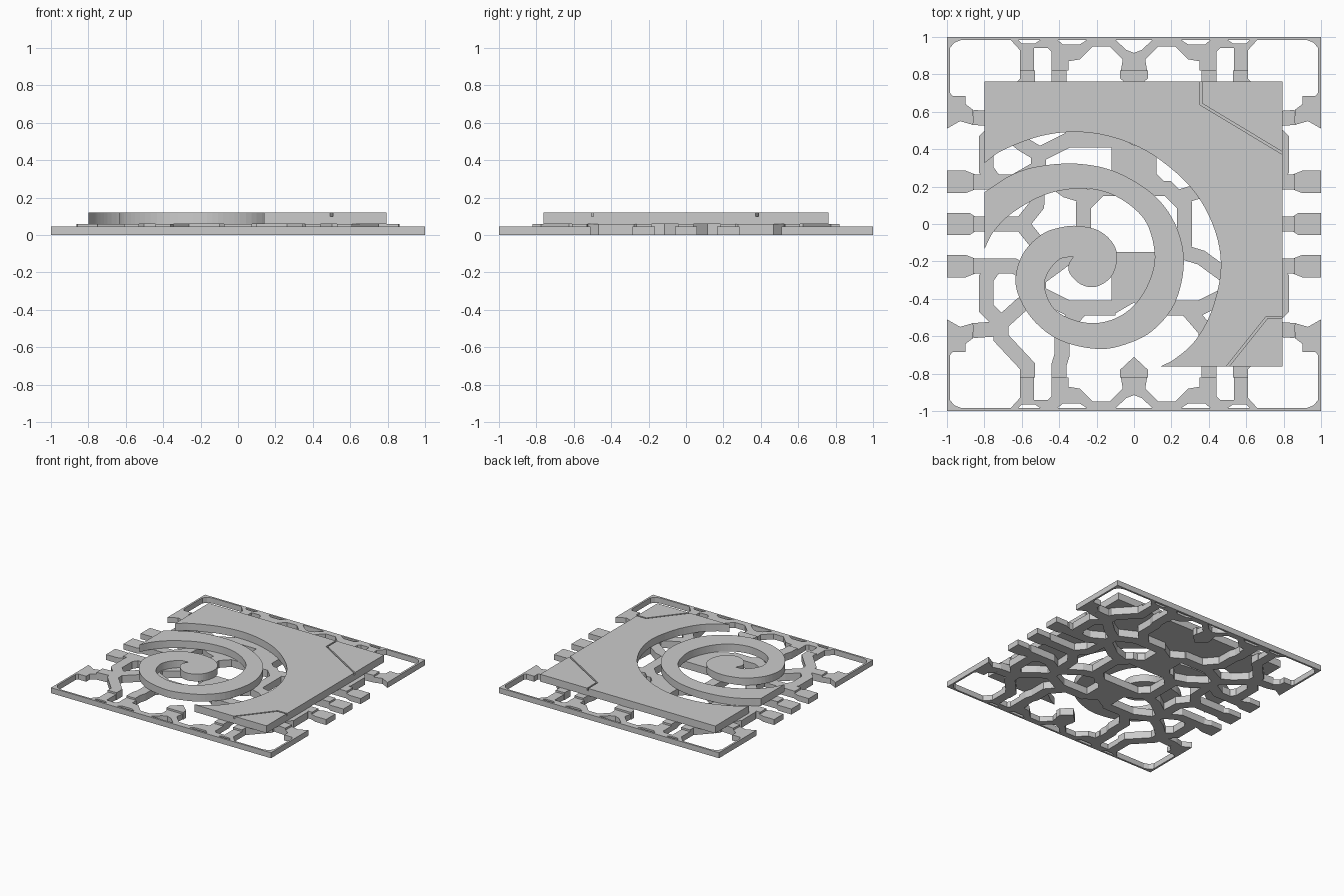
import bpy, bmesh
from mathutils import Vector

if "Cube" in bpy.data.objects:
    bpy.data.objects.remove(bpy.data.objects["Cube"])


def spline(pts, n=5):
    """Catmull-Rom curve through 2D points."""
    p = [Vector(q) for q in pts]
    p = [2 * p[0] - p[1]] + p + [2 * p[-1] - p[-2]]
    out = []
    for a, b, c, d in zip(p, p[1:], p[2:], p[3:]):
        for i in range(n):
            t = i / n
            out.append(0.5 * (2 * b + (c - a) * t + (2 * a - 5 * b + 4 * c - d) * t * t
                              + (3 * b - a - 3 * c + d) * t ** 3))
    return out + [p[-2]]


def ribbon(pts, w):
    """Mitred outline of a strap of width w along a path."""
    p = [Vector(q) for q in pts]
    left, right = [], []
    for i, q in enumerate(p):
        d0 = (q - p[i - 1]).normalized() if i else (p[1] - q).normalized()
        d1 = (p[i + 1] - q).normalized() if i < len(p) - 1 else d0
        n0, n1 = Vector((-d0.y, d0.x)), Vector((-d1.y, d1.x))
        m = (n0 + n1).normalized()
        off = m * (w / 2 / max(m.dot(n0), 0.4))
        left.append(q + off)
        right.append(q - off)
    return left + right[::-1]


def prisms(name, outlines, z0, z1, mirror=False):
    """One object of flat outlines extruded from z0 to z1."""
    bm = bmesh.new()
    for o in outlines:
        f = bm.faces.new([bm.verts.new((q[0], q[1], z0)) for q in o])
        ext = bmesh.ops.extrude_face_region(bm, geom=[f])["geom"]
        bmesh.ops.translate(bm, vec=(0, 0, z1 - z0),
                            verts=[v for v in ext if isinstance(v, bmesh.types.BMVert)])
    bmesh.ops.recalc_face_normals(bm, faces=bm.faces)
    me = bpy.data.meshes.new(name)
    bm.to_mesh(me)
    bm.free()
    ob = bpy.data.objects.new(name, me)
    bpy.context.collection.objects.link(ob)
    if mirror:
        m = ob.modifiers.new("Mirror", 'MIRROR')
        m.use_axis = (True, True, False)
        m.use_mirror_merge = False
    return ob


# Top plate running into a spiral scroll
plate_edge = spline([(-.8, .325), (-.7, .395), (-.5, .47), (-.3, .492), (-.1, .46), (.1, .37),
                     (.3, .2), (.42, 0), (.465, -.22), (.42, -.45), (.33, -.62), (.22, -.72),
                     (.14, -.762)])
plate = prisms("top_plate", [plate_edge + [(.793, -.762), (.793, .762), (-.8, .762)]], .06, .12)

scroll_outer = spline([(-.8, .17), (-.65, .265), (-.5, .31), (-.3, .322), (-.1, .28), (.1, .16),
                       (.22, 0), (.267, -.2), (.22, -.42), (.1, -.57), (-.05, -.645), (-.2, -.668),
                       (-.4, -.62), (-.55, -.5), (-.632, -.33), (-.6, -.17), (-.5, -.06),
                       (-.4, -.02), (-.3, -.01), (-.19, -.035), (-.115, -.1), (-.09, -.18),
                       (-.12, -.28), (-.2, -.335), (-.28, -.325), (-.34, -.27), (-.35, -.22),
                       (-.325, -.175)])
scroll_inner = spline([(-.335, -.175), (-.4, -.19), (-.46, -.26), (-.478, -.34), (-.43, -.45),
                       (-.33, -.51), (-.2, -.53), (-.07, -.49), (.03, -.4), (.095, -.27),
                       (.11, -.15), (.07, 0), (-.02, .1), (-.15, .17), (-.3, .19), (-.48, .155),
                       (-.65, .06), (-.75, -.04), (-.8, -.135)])
prisms("spiral_scroll", [scroll_outer + scroll_inner], .06, .12)

# Two engraved corner grooves
grooves = prisms("groove_cutter", [ribbon([(.36, .8), (.36, .64), (.85, .345)], .012),
                                   ribbon([(.47, -.8), (.71, -.5), (.85, -.5)], .012)], .1, .15)
grooves.hide_render = True
cut = plate.modifiers.new("Grooves", 'BOOLEAN')
cut.operation, cut.object = 'DIFFERENCE', grooves
bpy.context.view_layer.objects.active = plate
bpy.ops.object.modifier_apply(modifier=cut.name)
bpy.data.objects.remove(grooves)

# Inner lattice straps supporting the plate (one quadrant, mirrored)
inner = [
    [(.27, 0), (.27, .1), (.18, .19), (0, .19)],
    [(.1, .45), (.35, .45), (.51, .37), (.51, .29), (.36, .18), (.23, .14)],
    [(.51, .3), (.64, .225), (.86, .225)],
    [(.86, 0), (.6, 0), (.52, .1), (.51, .3)],
    [(.57, .82), (.57, .76), (.71, .61), (.71, .53), (.6, .43), (.5, .37)],
    [(.72, .56), (.86, .57)],
    [(.71, .53), (.79, .45), (.79, .29), (.74, .22)],
    [(.40, .82), (.40, .75), (.385, .7), (.385, .57), (.29, .46)],
]
prisms("inner_lattice", [ribbon(p, .08) for p in inner]
       + [[(0, .71), (.075, .78), (.075, .82), (0, .82)],
          [(0, .19), (.2, .19), (.12, .27), (.12, .49), (0, .42)]], 0, .06, True)

# Outer border: frame, side tabs and chamfered links, slightly lower
border = [
    ribbon([(0, .992), (1, .992)], .016),
    ribbon([(.992, .52), (.992, 1)], .016),
    # scalloped link from the centre stem to the twin straps
    [(0, .915), (.04, .93), (.1, .985), (.25, .985), (.29, .96), (.38, .96), (.41, .985),
     (.5, .985), (.53, .965), (.6, .965), (.62, .985), (.66, .985), (.61, .93), (.61, .82),
     (.535, .82), (.535, .94), (.46, .94), (.44, .92), (.44, .82), (.35, .82), (.35, .87),
     (.29, .88), (.22, .95), (.13, .95), (.06, .88), (.07, .82), (0, .82)],
    [(.86, .53), (.93, .55), (1, .51), (1, .72), (.97, .685), (.9, .685), (.9, .64), (.86, .61)],
    [(.92, .985), (.96, .97), (.985, .94), (.985, .985)],
    [(1, .06), (.88, .06), (.85, .04), (.85, 0), (1, 0)],
    [(1, .285), (.9, .285), (.85, .265), (.85, .185), (.9, .165), (1, .165)],
]
prisms("outer_border", border, 0, .045, True)
